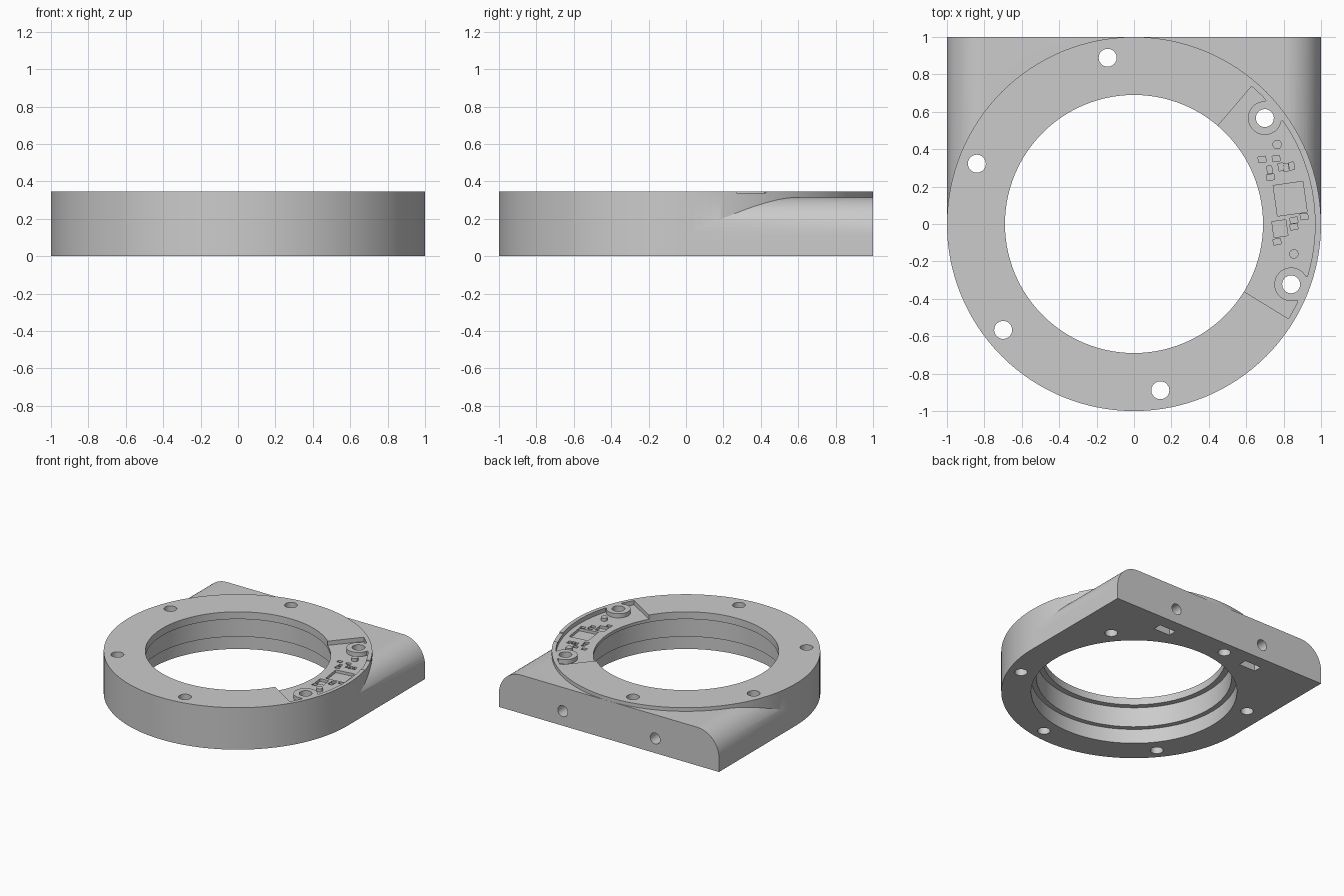
import bpy, bmesh, math
from mathutils import Matrix, Vector

if "Cube" in bpy.data.objects:
    bpy.data.objects.remove(bpy.data.objects["Cube"], do_unlink=True)

TOP, DECK, FLOOR = 0.345, 0.315, 0.31
SCREW_ANGLES = [39 + 60 * i for i in range(6)]

grey = bpy.data.materials.new("plain grey")
grey.use_nodes = True
grey.diffuse_color = (0.6, 0.6, 0.6, 1)
grey.node_tree.nodes["Principled BSDF"].inputs["Base Color"].default_value = (0.6, 0.6, 0.6, 1)


def prism(name, outline, low, high, matrix=Matrix()):
    """Extrude a flat outline from low to high, then place it."""
    bm = bmesh.new()
    face = bm.faces.new([bm.verts.new((x, y, low)) for x, y in outline])
    grown = bmesh.ops.extrude_face_region(bm, geom=[face])
    verts = [v for v in grown["geom"] if isinstance(v, bmesh.types.BMVert)]
    bmesh.ops.translate(bm, vec=(0, 0, high - low), verts=verts)
    bmesh.ops.recalc_face_normals(bm, faces=bm.faces)
    bm.transform(matrix)
    mesh = bpy.data.meshes.new(name)
    bm.to_mesh(mesh)
    bm.free()
    mesh.materials.append(grey)
    ob = bpy.data.objects.new(name, mesh)
    bpy.context.collection.objects.link(ob)
    return ob


def arc(radius, start=0, end=360, steps=32, cx=0, cy=0):
    return [(cx + radius * math.cos(math.radians(start + (end - start) * i / steps)),
             cy + radius * math.sin(math.radians(start + (end - start) * i / steps)))
            for i in range(steps if end - start == 360 else steps + 1)]


def rect(w, h):
    return [(-w / 2, -h / 2), (w / 2, -h / 2), (w / 2, h / 2), (-w / 2, h / 2)]


def at(x, y, turn=0):
    return Matrix.Translation((x, y, 0)) @ Matrix.Rotation(math.radians(turn), 4, 'Z')


def polar(radius, angle):
    a = math.radians(angle)
    return at(radius * math.cos(a), radius * math.sin(a), angle)


def combine(target, tool, operation='DIFFERENCE'):
    mod = target.modifiers.new("combine", 'BOOLEAN')
    mod.operation, mod.object, mod.solver = operation, tool, 'EXACT'
    bpy.context.view_layer.objects.active = target
    bpy.ops.object.modifier_apply(modifier=mod.name)
    bpy.data.objects.remove(tool, do_unlink=True)


# Round body joined to a rear block with rounded upper shoulders
housing = prism("ring_housing", arc(1, steps=128), 0, TOP)
right_shoulder = arc(0.2, 0, 90, 16, 0.8, DECK - 0.2)
left_shoulder = [(-x, z) for x, z in reversed(right_shoulder)]
block_outline = [(-1, 0), (1, 0)] + right_shoulder + left_shoulder
upright = Matrix.Rotation(math.radians(90), 4, 'X')
combine(housing, prism("rear_block", block_outline, -1, 0, upright), 'UNION')

# Stepped bore, widening downwards
for radius, height in ((0.69, 0.5), (0.735, 0.285), (0.775, 0.12)):
    combine(housing, prism("bore", arc(radius, steps=128), -0.1, height))

# Circuit board pocket, leaving screw bosses and locating pegs standing
pocket = prism("board_pocket", arc(0.968, -31.5, 49.5, 40) + arc(0.6, -31.5, 49.5, 40)[::-1], FLOOR, 0.4)
for angle in (SCREW_ANGLES[0], SCREW_ANGLES[5]):
    combine(pocket, prism("boss", arc(0.09), 0.2, 0.5, polar(0.9, angle)))
    combine(pocket, prism("boss_web", rect(0.2, 0.14), 0.2, 0.5, polar(1.0, angle)))
for x, y in ((0.765, 0.425), (0.855, -0.16)):
    combine(pocket, prism("peg", arc(0.025, steps=20), 0.2, 0.335, at(x, y)))
combine(housing, pocket)

# Shallow notch through the rim beside the pocket
combine(housing, prism("rim_notch", rect(0.12, 0.17), TOP - 0.008, 0.4, polar(0.97, 20.5)))

# Clearance recesses for board components: x, y, width, depth
recesses = [(0.835, 0.135, 0.16, 0.165), (0.78, -0.025, 0.075, 0.085)]
recesses += [(x, y, 0.04, 0.03) for x, y in (
    (0.685, 0.345), (0.73, 0.25), (0.76, 0.35), (0.91, 0.04),
    (0.855, 0.02), (0.855, -0.015), (0.765, -0.095))]
recesses += [(x, y, 0.026, 0.04) for x, y in (
    (0.725, 0.29), (0.785, 0.305), (0.813, 0.303), (0.843, 0.31))]
for x, y, w, d in recesses:
    combine(housing, prism("recess", rect(w, d), 0.288, 0.4, at(x, y, 8)))

# Vertical screw holes around the ring
for angle in SCREW_ANGLES:
    combine(housing, prism("screw_hole", arc(0.048), -0.1, 0.5, polar(0.9, angle)))

# Rear bolt holes with nut slots cut from below
for side in (-1, 1):
    hole = arc(0.045, cx=side * 0.42, cy=0.12)
    combine(housing, prism("bolt_hole", hole, -1.1, -0.72, upright))
    combine(housing, prism("nut_slot", rect(0.15, 0.07), -0.1, 0.2, at(side * 0.42, 0.86)))

# Smooth curved walls, crisp edges
bpy.ops.object.select_all(action='DESELECT')
housing.select_set(True)
bpy.context.view_layer.objects.active = housing
bpy.ops.object.shade_smooth_by_angle(angle=math.radians(25))
